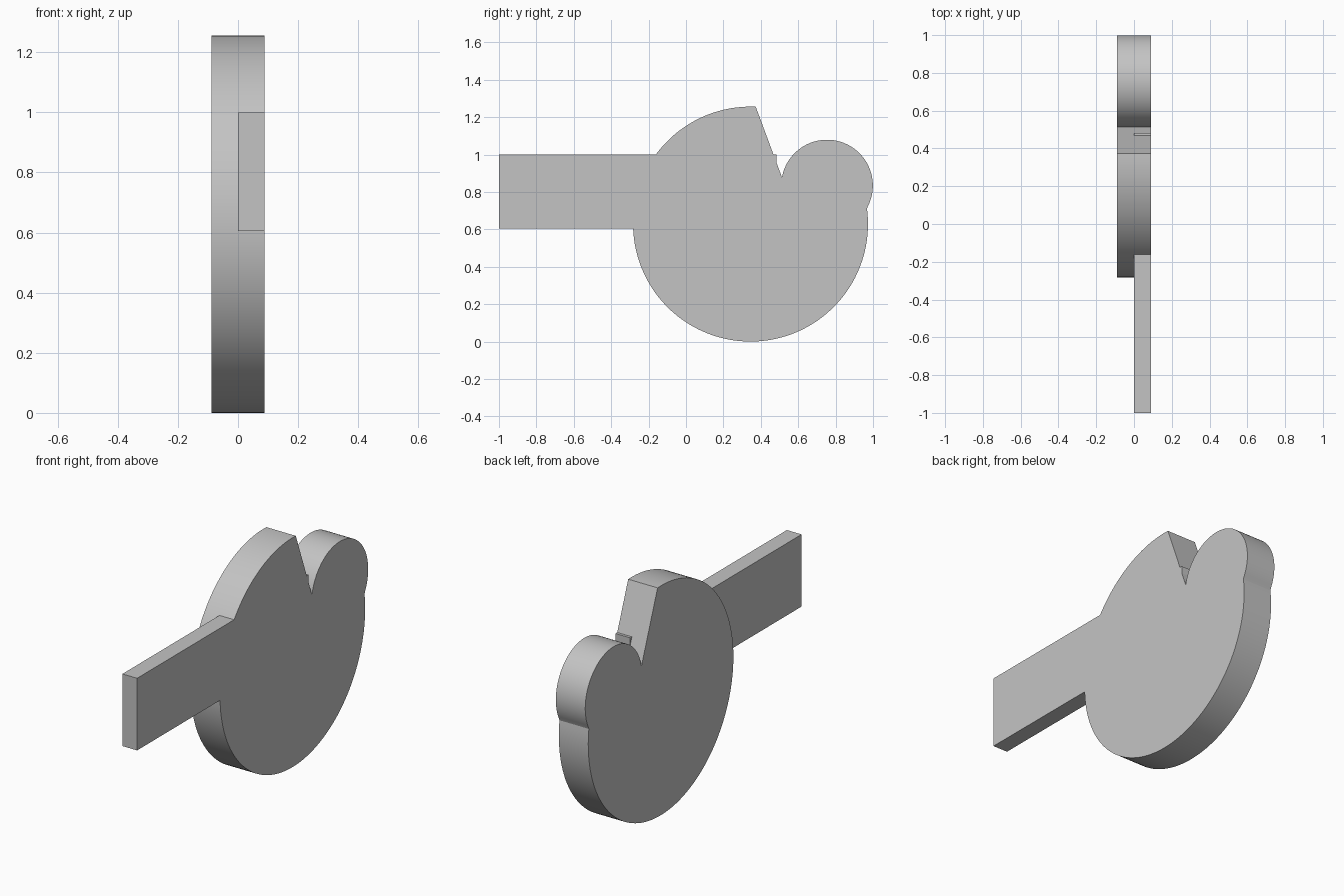
import bpy, bmesh, math

cube = bpy.data.objects.get("Cube")
if cube:
    bpy.data.objects.remove(cube, do_unlink=True)

grey = bpy.data.materials.new("plain grey")
grey.use_nodes = True
color = (0.55, 0.55, 0.55, 1)
grey.diffuse_color = color
grey.node_tree.nodes["Principled BSDF"].inputs["Base Color"].default_value = color

HALF = 0.089          # half thickness of the plate
TOP = 1.0             # upper edge of the bar


def arc(center, radius, start, end, steps):
    """Points (y, z) along an arc, clockwise from start to end."""
    a = math.atan2(start[1] - center[1], start[0] - center[0])
    b = math.atan2(end[1] - center[1], end[0] - center[0])
    sweep = (a - b) % math.tau
    return [(center[0] + radius * math.cos(a - sweep * i / steps),
             center[1] + radius * math.sin(a - sweep * i / steps))
            for i in range(steps + 1)]


def extrude_profile(name, profile, x0, x1):
    """Solid made from a (y, z) outline stretched along x."""
    bm = bmesh.new()
    face = bm.faces.new([bm.verts.new((x0, y, z)) for y, z in profile])
    geom = bmesh.ops.extrude_face_region(bm, geom=[face])["geom"]
    verts = [v for v in geom if isinstance(v, bmesh.types.BMVert)]
    bmesh.ops.translate(bm, verts=verts, vec=(x1 - x0, 0, 0))
    bmesh.ops.recalc_face_normals(bm, faces=bm.faces)
    mesh = bpy.data.meshes.new(name)
    bm.to_mesh(mesh)
    bm.free()
    mesh.materials.append(grey)
    obj = bpy.data.objects.new(name, mesh)
    bpy.context.collection.objects.link(obj)
    bpy.ops.object.select_all(action="DESELECT")
    obj.select_set(True)
    bpy.context.view_layer.objects.active = obj
    bpy.ops.object.shade_smooth_by_angle(angle=math.radians(20))
    return obj


# Round plate with a straight notch and a smaller round lobe
peak, notch, join = (0.373, 1.256), (0.514, 0.878), (0.966, 0.71)
outline = arc((0.345, 0.628), 0.628, join, peak, 120)
outline += arc((0.754, 0.834), 0.245, notch, join, 64)[:-1]
extrude_profile("round_plate", outline, -HALF, HALF)

# Flat bar, half as thick, whose end peeks out in the notch
bar = [(-1, 0.605), (-1, TOP), (0.483, TOP), (0.483, 0.605)]
extrude_profile("flat_bar", bar, 0, HALF)
